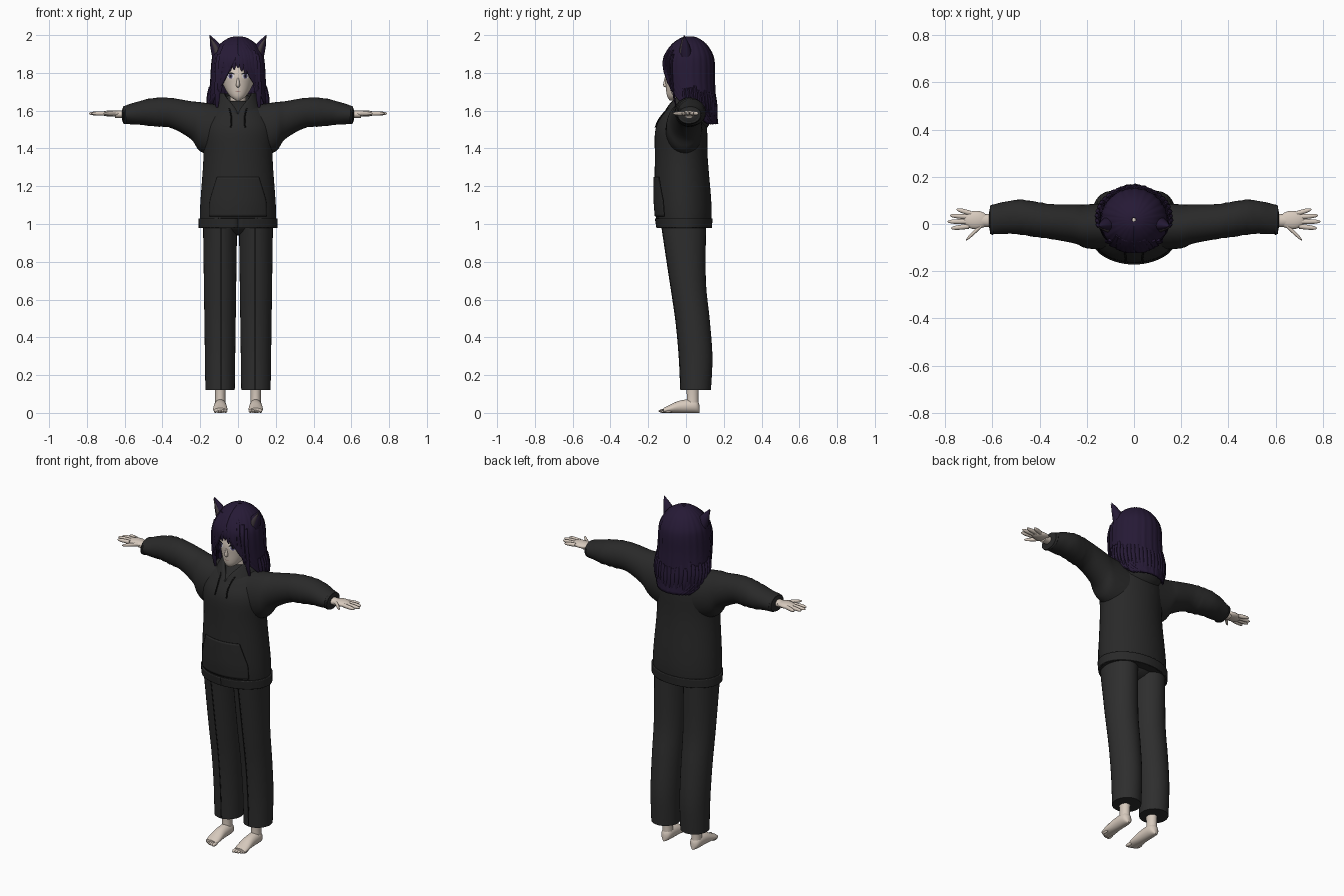
import bpy, bmesh, math, random
from math import sin, cos, pi, sqrt

random.seed(4)
cube = bpy.data.objects.get("Cube")
if cube:
    bpy.data.objects.remove(cube, do_unlink=True)


def material(name, red, green, blue):
    mat = bpy.data.materials.new(name)
    mat.use_nodes = True
    mat.diffuse_color = (red, green, blue, 1)
    shader = mat.node_tree.nodes["Principled BSDF"]
    shader.inputs["Base Color"].default_value = mat.diffuse_color
    return mat


skin = material("pale skin", .68, .59, .51)
fleece = material("charcoal fleece", .022, .022, .022)
trouser = material("charcoal trouser", .027, .027, .027)
seam = material("black seam", .006, .006, .006)
purple = material("dark purple hair", .019, .01, .036)
mauve = material("ear lining", .055, .042, .05)
white = material("eye white", .75, .75, .78)
violet = material("violet iris", .1, .08, .2)
rose = material("lip", .42, .25, .22)
SIDES = {"left": 1, "right": -1}


def finish(name, bm, mat):
    bmesh.ops.recalc_face_normals(bm, faces=bm.faces)
    mesh = bpy.data.meshes.new(name)
    bm.to_mesh(mesh)
    bm.free()
    mesh.materials.append(mat)
    mesh.shade_smooth()
    mesh.set_sharp_from_angle(angle=math.radians(50))
    part = bpy.data.objects.new(name, mesh)
    bpy.context.collection.objects.link(part)
    return part


def spline(before, start, end, after, u):
    slope_in, slope_out = (end - before) / 2, (after - start) / 2
    bend = 3 * (end - start) - 2 * slope_in - slope_out
    twist = slope_in + slope_out - 2 * (end - start)
    return start + u * (slope_in + u * (bend + u * twist))


def dense(rows, steps=4):
    """Smooth the section rows with a spline."""
    padded = [rows[0], *rows, rows[-1]]
    result = []
    for group in zip(padded, padded[1:], padded[2:], padded[3:]):
        for step in range(steps):
            result.append([spline(*values, step / steps) for values in zip(*group)])
    return result + [list(rows[-1])]


def at(rows, height):
    """Section at a height, for rows in rising order."""
    for low, high in zip(rows, rows[1:]):
        if height <= high[0]:
            u = max(0, (height - low[0]) / (high[0] - low[0]))
            return [a + u * (b - a) for a, b in zip(low, high)]
    return rows[-1]


def centred(rows):
    """Add the middle x to rows of height, y centre, half width, half depth."""
    return [(z, 0, y, width, depth) for z, y, width, depth in rows]


def front_y(rows, x, z):
    _, middle, y, width, depth = at(rows, z)
    return y - depth * sqrt(max(0, 1 - ((x - middle) / width) ** 2))


def loft(name, rows, mat, axis="z", side=1, count=32, arc=None, swell=None, thick=0):
    """Skin elliptical sections along an axis; angle zero faces the front."""
    bm = bmesh.new()
    rings = []
    for t, mid_a, mid_b, radius_a, radius_b in dense(rows):
        first, last = arc(t) if arc else (0, 2 * pi)
        ring = []
        for i in range(count + 1 if arc else count):
            angle = first + (last - first) * i / count
            scale = swell(t, angle) if swell else 1
            a = mid_a + radius_a * scale * sin(angle)
            b = mid_b - radius_b * scale * cos(angle)
            x, y, z = {"z": (a, b, t), "x": (t, a, b), "y": (a, t, b)}[axis]
            ring.append(bm.verts.new((x * side, y, z)))
        rings.append(ring)
    for low, high in zip(rings, rings[1:]):
        for i in range(count):
            j = (i + 1) % len(low)
            bm.faces.new((low[i], low[j], high[j], high[i]))
    if not arc:
        bm.faces.new(rings[0])
        bm.faces.new(rings[-1])
    part = finish(name, bm, mat)
    if thick:
        shell = part.modifiers.new("thickness", "SOLIDIFY")
        shell.thickness, shell.offset = thick, 0


def blob(name, centre, radii, mat, side=1, count=20):
    """Ellipsoid, also used for rounded ends."""
    bm = bmesh.new()
    bmesh.ops.create_uvsphere(bm, u_segments=count, v_segments=count // 2, radius=1)
    for vert in bm.verts:
        x, y, z = [c + r * v for c, r, v in zip(centre, radii, vert.co)]
        vert.co = (x * side, y, z)
    finish(name, bm, mat)


# Hoodie body and hem band
body = centred([(.98, -.01, .2, .14), (1.1, -.015, .2, .15), (1.35, -.025, .183, .14),
                (1.5, -.025, .188, .137), (1.58, -.01, .16, .112), (1.62, .005, .125, .09),
                (1.65, .02, .07, .06)])
surface = dense(body)
loft("hoodie_body", body, fleece, count=48)
loft("hem_band", [at(surface, z) for z in (.98, 1, 1.03)], fleece, count=48, thick=.008,
     arc=lambda z: (0, 2 * pi), swell=lambda z, angle: 1.02)


# Kangaroo pocket, narrowing upward, with a dark edge
def pocket_arc(margin):
    def span(z):
        half = min(.82, .82 - 1.7 * (z - 1.12)) + margin
        return -half, half
    return span


pocket = [at(surface, 1.04 + .07 * i) for i in range(4)]
loft("pocket_edge", pocket, seam, arc=pocket_arc(.03), swell=lambda z, angle: 1.012)
loft("pocket", pocket, fleece, arc=pocket_arc(0), swell=lambda z, angle: 1.025, thick=.004)

# Sleeves with folds, and cuffs
sleeve = [(.1, -.01, 1.49, .1, .14), (.2, -.01, 1.515, .093, .13), (.25, 0, 1.55, .083, .1),
          (.35, .01, 1.587, .074, .08), (.42, .02, 1.592, .075, .077), (.5, .03, 1.59, .073, .067),
          (.61, .018, 1.577, .06, .045)]


def folds(x, angle):
    strength = min(1, max(0, (x - .3) * 8))
    return 1 + .025 * strength * sin(x * 150 + 2 * sin(angle * 2))


for label, side in SIDES.items():
    loft(label + "_sleeve", sleeve, fleece, "x", side, swell=folds)
    blob(label + "_cuff", (.6, .018, 1.577), (.016, .065, .048), fleece, side)

# Hood: raised collar open at the front, the folded bag behind, and cords


def collar_arc(z):
    opening = 70 * (z - 1.57) ** 2
    return opening, 2 * pi - opening


loft("hood_collar", centred([(1.57, 0, .135, .118), (1.63, .015, .11, .1), (1.69, .03, .085, .075)]),
     fleece, arc=collar_arc, thick=.016)
blob("hood_bag", (0, .075, 1.59), (.125, .063, .1), fleece)
for label, side in SIDES.items():
    cord = []
    for i in range(4):
        x, z = .035 + .003 * (i - 1) ** 2, 1.51 + .035 * i
        cord.append((z, x, front_y(surface, x, z) - .006, .004, .004))
    loft(label + "_drawstring", cord, seam, side=side, count=8)

# Trousers, with a crease down the front of each leg
leg = [(z, .095, y, .076 + .014 * z, depth) for z, y, depth in
       ((.12, .052, .08), (.3, .052, .088), (.5, .035, .09), (.7, .01, .095), (1, -.012, .118))]
leg_surface = dense(leg)
blob("trouser_hips", (0, -.01, 1.04), (.18, .12, .1), trouser)
for label, side in SIDES.items():
    loft(label + "_trouser_leg", leg, trouser, side=side)
    crease = [(z / 8, .09, front_y(leg_surface, .09, z / 8) + .001, .0035, .004) for z in range(1, 9)]
    loft(label + "_crease", crease, seam, side=side, count=6)

# Feet: flat soles, ankles and toes
foot = [(y, .094, height, width, height) for y, height, width in
        ((.072, .02, .01), (.05, .035, .03), (-.03, .033, .034), (-.09, .02, .038), (-.12, .013, .033))]
ankle = [(z, .094, .035, width, width + .004) for z, width in ((.03, .028), (.1, .027), (.2, .034))]
for label, side in SIDES.items():
    loft(label + "_foot", foot, skin, "y", side)
    loft(label + "_ankle", ankle, skin, side=side)
    for i in range(5):
        size = .01 - .0008 * i
        place = (.066 + .0135 * i, -.122 + .0015 * i * i, size)
        blob(f"{label}_toe_{i}", place, (size, .024, size), skin, side, count=12)

# Hands: wrist, palm and tapering fingers
fingers = {"index": (.7, -.01, .775, -.018), "middle": (.7, .01, .79, .01), "ring": (.7, .03, .78, .036),
           "little": (.69, .045, .752, .062), "thumb": (.64, 0, .712, -.068)}
for label, side in SIDES.items():
    wrist = [(x, .015, 1.58, .027, .02) for x in (.58, .65)]
    loft(label + "_wrist", wrist, skin, "x", side)
    blob(label + "_palm", (.67, .017, 1.585), (.055, .039, .017), skin, side)
    for finger, (x, y, tip_x, tip_y) in fingers.items():
        rows = []
        for i in range(6):
            u = sin(i * pi / 10)
            radius = .011 * sqrt(1.01 - u ** 4)
            rows.append((x + (tip_x - x) * u, y + (tip_y - y) * u, 1.585, radius, radius))
        loft(f"{label}_{finger}_finger", rows, skin, "x", side, count=10)

# Head, neck and nose
head = centred([(1.655, -.072, .012, .015), (1.68, -.053, .045, .048), (1.74, -.005, .08, .103),
                (1.8, 0, .09, .11), (1.9, .01, .085, .09), (1.95, .01, .04, .04)])
face = dense(head)
loft("head", head, skin, count=40)
loft("neck", centred([(1.55, .015, .06, .06), (1.61, .015, .045, .045), (1.72, .01, .042, .045)]), skin)
loft("nose", centred([(1.722, -.1, .003, .004), (1.734, -.107, .01, .014), (1.78, -.106, .004, .005)]),
     skin, count=12)


def plate(name, x, z, width, height, mat, lift, droop=0):
    """Thin oval laid on the face."""
    bm = bmesh.new()
    ring = []
    for i in range(20):
        c, s = cos(i * pi / 10), sin(i * pi / 10)
        px, pz = x + width * c, z + height * s - droop * c * c
        ring.append(bm.verts.new((px, front_y(face, px, pz) - lift, pz)))
    middle = bm.verts.new((x, front_y(face, x, z) - lift, z))
    for a, b in zip(ring, ring[1:] + ring[:1]):
        bm.faces.new((a, b, middle))
    finish(name, bm, mat)


for label, side in SIDES.items():
    x = side * .039
    plate(label + "_eye", x, 1.783, .019, .014, white, .002)
    plate(label + "_iris", x, 1.783, .011, .014, violet, .003)
    plate(label + "_pupil", x, 1.783, .005, .007, seam, .004)
    plate(label + "_lashes", x, 1.799, .022, .004, seam, .005, droop=.007)
plate("mouth", 0, 1.702, .014, .002, rose, .002)

# Hair shell, grooved and open around the face
hair = centred([(1.53, .045, .127, .118), (1.62, .03, .15, .124), (1.75, .015, .141, .131),
                (1.85, .013, .135, .132), (1.9, .015, .124, .119), (1.95, .017, .09, .085),
                (1.98, .018, .045, .042), (1.988, .018, .008, .008)])
hair_surface = dense(hair)


def hair_arc(z):
    drop = max(0, 1.9 - z)
    opening = 3.7 * drop + 46 * drop ** 4
    return opening, 2 * pi - opening


loft("hair_shell", hair, purple, count=96, thick=.012, arc=hair_arc,
     swell=lambda z, angle: 1 + .012 * sin(angle * 23) + .008 * sin(angle * 41))


def fringe_lock(name, root_x, root_z, tip_x, tip_z):
    """Tapered lock lying on the hair surface."""
    rows = []
    for i in range(6):
        u = 1 - i / 5
        x, z = root_x + (tip_x - root_x) * sqrt(u), root_z + (tip_z - root_z) * u
        taper = sqrt(1.02 - u * u)
        rows.append((z, x, front_y(hair_surface, x, z), .021 * taper, .008 * taper))
    loft(name, rows, purple, count=10)


# Swept fringe and long locks framing the face
for i in range(-4, 5):
    x = .021 * i
    fringe_lock(f"fringe_lock_{i + 4}", x / 2 - .015, 1.95, x, 1.825 - .4 * abs(x) - .4 * max(x, 0))
for label, side in SIDES.items():
    fringe_lock(label + "_cheek_lock", side * .07, 1.92, side * .095, 1.69)
    fringe_lock(label + "_long_lock", side * .09, 1.9, side * .112, 1.6)

# Ragged ends around the sides and back
for i in range(25):
    angle = pi + (i - 12) * .15
    low = 1.535 + .05 * abs(cos(angle / 2)) + random.uniform(-.015, .02)
    rows = []
    for step in range(4):
        z = low + .05 * step
        _, _, y, width, depth = at(hair_surface, max(z, 1.57))
        flare = 1 + .01 * (3 - step) * random.random()
        taper = .1 + sin(step * pi / 4)
        rows.append((z, width * flare * sin(angle), y - depth * flare * cos(angle),
                     .015 * taper, .011 * taper))
    loft(f"hair_end_{i}", rows, purple, count=8)

# Cat ears with lining
ear = [(1.85, .092, 0, .036, .036), (1.9, .104, 0, .036, .032),
       (1.95, .121, -.004, .027, .021), (2, .149, -.01, .001, .001)]
for label, side in SIDES.items():
    loft(label + "_ear", ear, purple, side=side, count=20)
    lining = [(z - .008, x, y - .006, width * .6, depth) for z, x, y, width, depth in ear[1:]]
    loft(label + "_ear_lining", lining, mauve, side=side, count=16)
